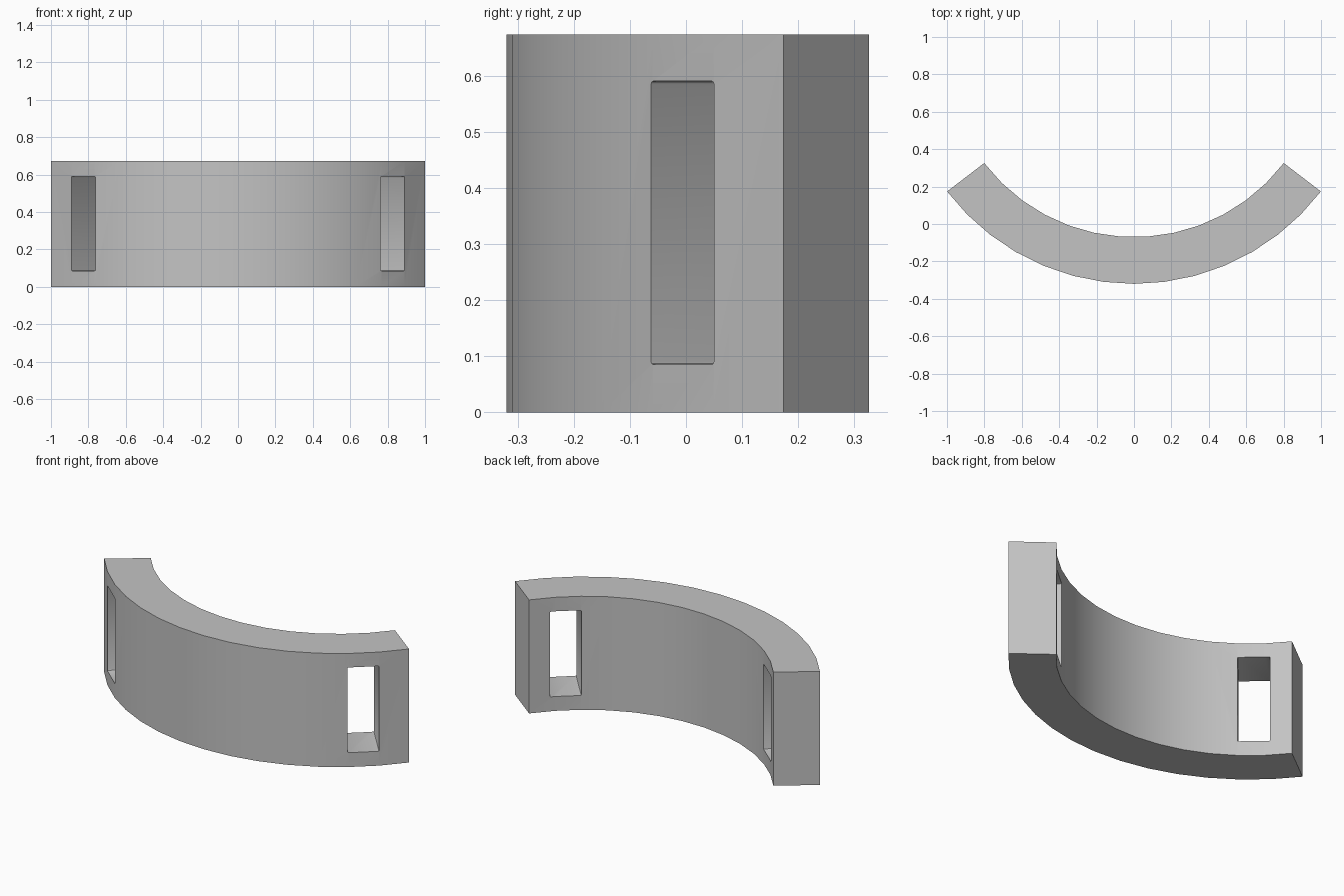
import bpy, bmesh
from math import sin, cos, radians
from mathutils import Matrix

if "Cube" in bpy.data.objects:
    bpy.data.objects.remove(bpy.data.objects["Cube"], do_unlink=True)

HEIGHT = 0.673
CENTRE_Y = 0.938
OUTER, INNER = 1.258, 1.008
HALF_ANGLE = 52.6
SLOT_ANGLE = 41.2
SLOT_WIDTH, SLOT_BOTTOM, SLOT_TOP = 0.171, 0.085, 0.59

grey = bpy.data.materials.new("plain grey")
grey.use_nodes = True
grey.diffuse_color = (0.55, 0.55, 0.55, 1)
grey.node_tree.nodes["Principled BSDF"].inputs["Base Color"].default_value = (0.55, 0.55, 0.55, 1)


def add_object(name, bm):
    bmesh.ops.recalc_face_normals(bm, faces=bm.faces)
    mesh = bpy.data.meshes.new(name)
    bm.to_mesh(mesh)
    bm.free()
    mesh.materials.append(grey)
    obj = bpy.data.objects.new(name, mesh)
    bpy.context.collection.objects.link(obj)
    return obj


def arc(radius, segments):
    angles = [radians(HALF_ANGLE * (2 * i / segments - 1)) for i in range(segments + 1)]
    return [(radius * sin(a), CENTRE_Y - radius * cos(a), 0) for a in angles]


# Curved band: arc profile extruded upwards
bm = bmesh.new()
outline = arc(OUTER, 14) + arc(INNER, 13)[::-1]
base = bm.faces.new([bm.verts.new(p) for p in outline])
extruded = bmesh.ops.extrude_face_region(bm, geom=[base], use_keep_orig=True)
bmesh.ops.translate(bm, vec=(0, 0, HEIGHT),
                    verts=[g for g in extruded["geom"] if isinstance(g, bmesh.types.BMVert)])
band = add_object("curved_band", bm)


# Radial strap slot near each end, with slightly eased corners
def slot_cutter(name, side):
    bm = bmesh.new()
    bmesh.ops.create_cube(bm, size=1)
    bmesh.ops.scale(bm, verts=bm.verts, vec=(SLOT_WIDTH, 0.6, SLOT_TOP - SLOT_BOTTOM))
    long_edges = [e for e in bm.edges if abs(e.verts[0].co.y - e.verts[1].co.y) > 0.1]
    bmesh.ops.bevel(bm, geom=long_edges, offset=0.006, segments=2, profile=0.5, affect='EDGES')
    a = radians(SLOT_ANGLE) * side
    r = (OUTER + INNER) / 2
    place = Matrix.Translation((r * sin(a), CENTRE_Y - r * cos(a), (SLOT_TOP + SLOT_BOTTOM) / 2))
    bmesh.ops.transform(bm, verts=bm.verts, matrix=place @ Matrix.Rotation(a, 4, 'Z'))
    cutter = add_object(name, bm)
    cutter.hide_render = True
    return cutter


bpy.ops.object.select_all(action='DESELECT')
band.select_set(True)
bpy.context.view_layer.objects.active = band
for name, side in (("left_slot_cutter", 1), ("right_slot_cutter", -1)):
    cutter = slot_cutter(name, side)
    cut = band.modifiers.new(name, 'BOOLEAN')
    cut.operation = 'DIFFERENCE'
    cut.solver = 'EXACT'
    cut.object = cutter
    bpy.ops.object.modifier_apply(modifier=cut.name)
    bpy.data.objects.remove(cutter, do_unlink=True)

# Smooth curved walls, sharp rims
bpy.ops.object.shade_smooth_by_angle(angle=radians(30))
